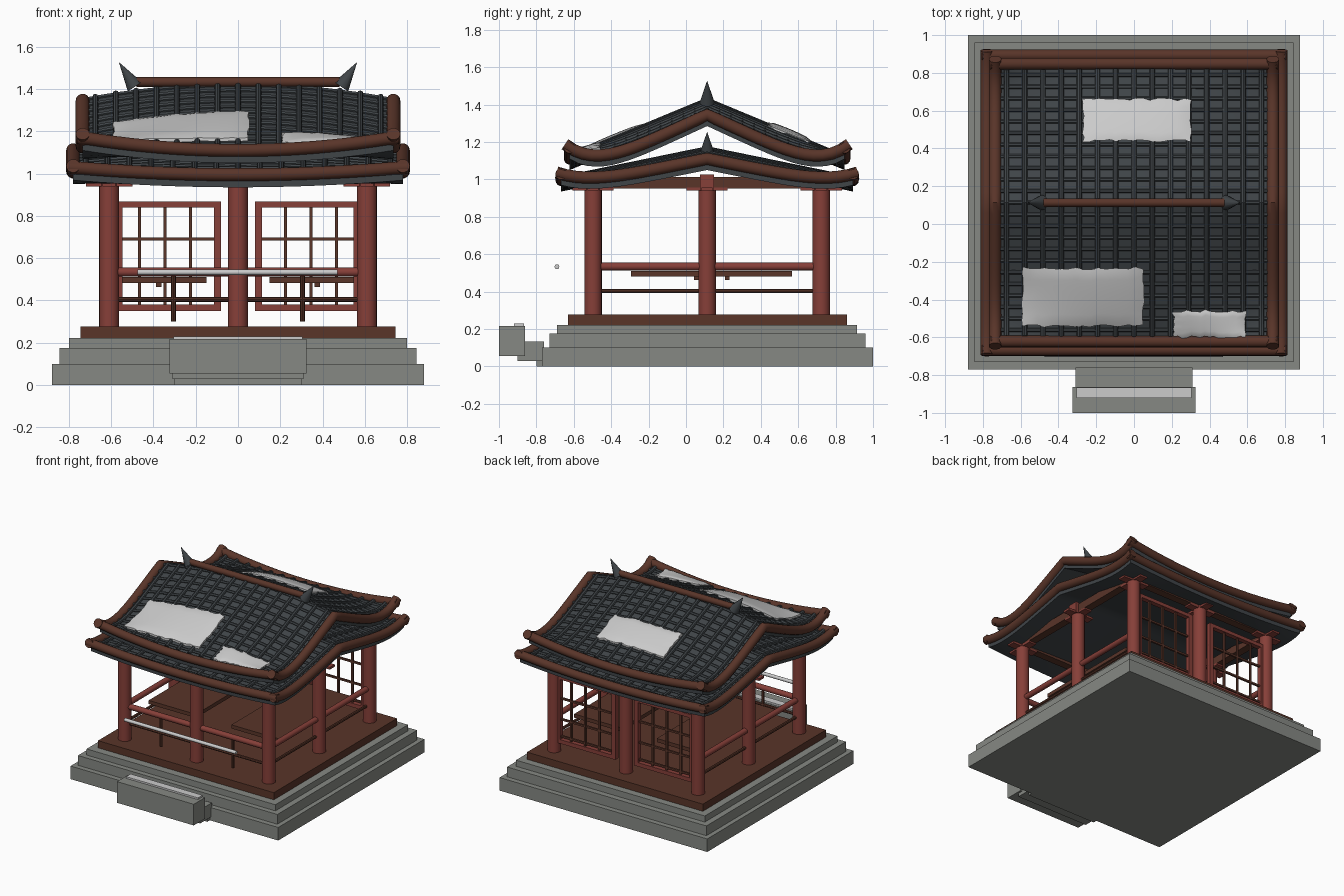
import bpy, bmesh, math, random
from mathutils import Vector

if "Cube" in bpy.data.objects:
    bpy.data.objects.remove(bpy.data.objects["Cube"])

random.seed(4)
CY = 0.113          # centre of the pavilion in y
COL = 0.61          # column spacing from the centre


def material(name, rgb):
    m = bpy.data.materials.new(name)
    m.diffuse_color = (*rgb, 1)
    m.use_nodes = True
    m.node_tree.nodes["Principled BSDF"].inputs["Base Color"].default_value = m.diffuse_color
    return m


STONE = material("stone", (0.24, 0.25, 0.23))
RED = material("red_paint", (0.24, 0.05, 0.04))
BROWN = material("dark_wood", (0.10, 0.035, 0.022))
TILE = material("slate_tile", (0.05, 0.058, 0.064))
SNOW = material("snow", (0.85, 0.87, 0.88))


def finish(bm, name, mat, smooth=False):
    bmesh.ops.recalc_face_normals(bm, faces=bm.faces)
    me = bpy.data.meshes.new(name)
    bm.to_mesh(me)
    bm.free()
    ob = bpy.data.objects.new(name, me)
    bpy.context.collection.objects.link(ob)
    me.materials.append(mat)
    if smooth:
        bpy.ops.object.select_all(action='DESELECT')
        ob.select_set(True)
        bpy.context.view_layer.objects.active = ob
        bpy.ops.object.shade_smooth_by_angle(angle=math.radians(40))
    return ob


def boxes(name, spans, mat):
    """Boxes from (x0, x1, y0, y1, z0, z1) spans, joined in one object."""
    bm = bmesh.new()
    for x0, x1, y0, y1, z0, z1 in spans:
        vs = bmesh.ops.create_cube(bm, size=1)["verts"]
        for v in vs:
            v.co = ((x0 + x1) / 2 + v.co.x * (x1 - x0),
                    (y0 + y1) / 2 + v.co.y * (y1 - y0),
                    (z0 + z1) / 2 + v.co.z * (z1 - z0))
    finish(bm, name, mat)


def tubes(name, paths, r, mat, n=12, r_end=None):
    """Round bars swept along point lists; r_end tapers them."""
    bm = bmesh.new()
    for path in paths:
        p = [Vector(q) for q in path]
        rings = []
        for i, q in enumerate(p):
            t = (p[min(i + 1, len(p) - 1)] - p[max(i - 1, 0)]).normalized()
            side = t.cross(Vector((0, 0, 1)) if abs(t.z) < 0.9 else Vector((0, 1, 0))).normalized()
            up = side.cross(t)
            f = i / (len(p) - 1)
            rad = r if r_end is None else r + (r_end - r) * f
            rings.append([bm.verts.new(q + rad * (math.cos(a) * side + math.sin(a) * up))
                          for a in (2 * math.pi * k / n for k in range(n))])
        for a, b in zip(rings, rings[1:]):
            for k in range(n):
                bm.faces.new((a[k], a[(k + 1) % n], b[(k + 1) % n], b[k]))
        bm.faces.new(rings[0])
        bm.faces.new(rings[-1])
    finish(bm, name, mat, True)


def steps(a, b, n):
    return [a + (b - a) * i / n for i in range(n + 1)]


# stone base, wooden floor and front steps
boxes("stone_base", [(-0.88, 0.88, -0.77, 1.0, 0, 0.1),
                     (-0.845, 0.845, -0.73, 0.96, 0.1, 0.175),
                     (-0.80, 0.80, -0.69, 0.915, 0.175, 0.222)], STONE)
boxes("wood_floor", [(-0.745, 0.745, -0.63, 0.86, 0.222, 0.277)], BROWN)
boxes("front_steps", [(-0.325, 0.325, -1.0, -0.862, 0.055, 0.217),
                      (-0.31, 0.31, -0.90, -0.76, 0.028, 0.133),
                      (-0.30, 0.30, -0.80, -0.75, 0, 0.09)], STONE)
boxes("step_snow", [(-0.305, 0.305, -0.92, -0.865, 0.215, 0.23)], SNOW)

# columns, one at each corner and mid-side
spots = [(i * COL, CY + j * COL) for i in (-1, 0, 1) for j in (-1, 0, 1) if i or j]
tubes("columns", [[(x, y, 0.277), (x, y, 0.96)] for x, y in spots], 0.047, RED, 20)
boxes("column_brackets",
      [s for x, y in spots for s in ((x - 0.11, x + 0.11, y - 0.03, y + 0.03, 0.94, 0.957),
                                     (x - 0.03, x + 0.03, y - 0.11, y + 0.11, 0.94, 0.957))], RED)
boxes("side_capitals", [(s * COL - 0.05, s * COL + 0.05, CY - 0.038, CY + 0.038, 0.94, 1.025)
                        for s in (-1, 1)], RED)

# tie beams under the roof
boxes("tie_beams", [(s * COL - 0.03, s * COL + 0.03, CY - COL, CY + COL, 0.952, 1.012) for s in (-1, 1)]
      + [(-COL, COL, CY + s * COL - 0.03, CY + s * COL + 0.03, 0.952, 0.99) for s in (-1, 1)], BROWN)


# railings on the front and both sides
def rail(z):
    return [[(-COL, CY - COL, z), (COL, CY - COL, z)]] + \
        [[(s * COL, CY - COL, z), (s * COL, CY + COL, z)] for s in (-1, 1)]


tubes("upper_rails", rail(0.534), 0.021, RED)
tubes("lower_rails", rail(0.404), 0.011, BROWN, 8)
tubes("rail_posts", [[(s * 0.305, CY - COL, 0.30), (s * 0.305, CY - COL, 0.53)] for s in (-1, 1)],
      0.011, BROWN, 8)
tubes("snow_bar", [[(-0.475, -0.69, 0.533), (0.47, -0.69, 0.533)]], 0.013, SNOW)

# lattice screens at the back
frame, bars = [], []
by = CY + COL
for s in (-1, 1):
    a, b = s * 0.33 - 0.25, s * 0.33 + 0.25
    frame += [(a, b, by - 0.018, by + 0.018, 0.35, 0.38), (a, b, by - 0.018, by + 0.018, 0.84, 0.867),
              (a, a + 0.033, by - 0.018, by + 0.018, 0.35, 0.867),
              (b - 0.033, b, by - 0.018, by + 0.018, 0.35, 0.867)]
    bars += [(s * 0.345 + d - 0.007, s * 0.345 + d + 0.007, by - 0.008, by + 0.008, 0.37, 0.85)
             for d in (-0.12, 0, 0.12)]
    bars += [(a, b, by - 0.007, by + 0.007, z - 0.007, z + 0.007) for z in (0.40, 0.53, 0.69)]
boxes("screen_frames", frame, RED)
boxes("screen_lattice", bars, BROWN)

# long benches inside, with short pegs below
boxes("benches", [(*sorted((s * 0.15, s * 0.55)), -0.295, 0.568, 0.482, 0.51) for s in (-1, 1)], BROWN)
boxes("bench_pegs", [(s * 0.375 - 0.012, s * 0.375 + 0.012, y - 0.012, y + 0.012, 0.463, 0.485)
                     for s in (-1, 1) for y in (0.055, 0.22)], BROWN)


# curved roofs: ridge droops and eaves lift towards the gable ends
def surface(h, z0, drop, s0, s1, k):
    def z(x, y):
        w, t = min(1, abs(x) / h) ** 2, abs(y - CY)
        return z0 - drop * w - (s0 + (s1 - s0) * w) * t + k * w * t ** 5
    return z


def roof(tag, h, z, ridge_z):
    # thick roof slab
    bm = bmesh.new()
    xs, ys = steps(-h, h, 24), steps(CY - h, CY + h, 32)
    layers = [[[bm.verts.new((x, y, z(x, y) + o)) for y in ys] for x in xs] for o in (0, -0.06)]
    for g in layers:
        for i in range(24):
            for j in range(32):
                bm.faces.new((g[i][j], g[i + 1][j], g[i + 1][j + 1], g[i][j + 1]))
    top, low = layers
    for i in range(24):
        for j in (0, 32):
            bm.faces.new((top[i][j], top[i + 1][j], low[i + 1][j], low[i][j]))
    for j in range(32):
        for i in (0, 24):
            bm.faces.new((top[i][j], top[i][j + 1], low[i][j + 1], low[i][j]))
    finish(bm, tag + "_roof_slab", TILE, True)
    # tile ribs down the slope and courses across it
    def on(x, y, o):
        return (x, y, z(x, y) + o)
    m = h - 0.03
    tubes(tag + "_tile_ribs", [[on(x, y, 0.008) for y in steps(CY - m, CY + m, 28)]
                               for x in steps(-m + 0.03, m - 0.03, 14)], 0.014, TILE, 8)
    tubes(tag + "_tile_courses", [[on(x, y, 0.003) for x in steps(-m, m, 20)]
                                  for y in steps(CY - m + 0.03, CY + m - 0.03, 22)], 0.011, TILE, 6)
    # round wooden trim on all four edges
    e = h + 0.025
    tubes(tag + "_eave_trim", [[on(x, CY + s * h, 0) for x in steps(-e, e, 24)] for s in (-1, 1)],
          0.031, BROWN, 14)
    tubes(tag + "_gable_trim", [[on(s * h, y, 0) for y in steps(CY - e, CY + e, 32)] for s in (-1, 1)],
          0.033, BROWN, 14)
    # ridge pole and pointed ridge ends
    tubes(tag + "_ridge_pole", [[(-0.48, CY, ridge_z), (0.48, CY, ridge_z)]], 0.023, BROWN)
    tubes(tag + "_ridge_points", [[(s * 0.488, CY, ridge_z - 0.022), (s * 0.562, CY, ridge_z + 0.092)]
                                  for s in (-1, 1)], 0.04, TILE, 12, 0.001)


upper = surface(0.735, 1.415, 0.07, 0.415, 0.46, 0.76)
lower = surface(0.78, 1.155, 0.045, 0.205, 0.20, 0.26)
roof("lower", 0.78, lower, 1.16)
roof("upper", 0.735, upper, 1.433)


# snow patches lying on the upper roof, with ragged edges
def snow(name, x0, x1, y0, y1):
    n, m = 16, 10
    bm = bmesh.new()
    grids = [[], []]
    jx = [[random.uniform(-0.006, 0.006) for _ in range(m + 1)] for _ in (0, 1)]
    jy = [[random.uniform(-0.007, 0.007) for _ in range(n + 1)] for _ in (0, 1)]
    for i in range(n + 1):
        cols = [[], []]
        for j in range(m + 1):
            u, v = i / n, j / m
            x = x0 + (x1 - x0) * u + jx[0][j] * (1 - u) + jx[1][j] * u
            y = y0 + (y1 - y0) * v + jy[0][i] * (1 - v) + jy[1][i] * v
            puff = (16 * u * (1 - u) * v * (1 - v)) ** 0.4
            cols[0].append(bm.verts.new((x, y, upper(x, y) + 0.024 + 0.014 * puff)))
            cols[1].append(bm.verts.new((x, y, upper(x, y) + 0.008)))
        for g, c in zip(grids, cols):
            g.append(c)
    for g in grids:
        for i in range(n):
            for j in range(m):
                bm.faces.new((g[i][j], g[i + 1][j], g[i + 1][j + 1], g[i][j + 1]))
    a, b = grids
    for i in range(n):
        for j in (0, m):
            bm.faces.new((a[i][j], a[i + 1][j], b[i + 1][j], b[i][j]))
    for j in range(m):
        for i in (0, n):
            bm.faces.new((a[i][j], a[i][j + 1], b[i][j + 1], b[i][j]))
    finish(bm, name, SNOW, True)


snow("snow_front_large", -0.59, 0.05, -0.54, -0.235)
snow("snow_front_small", 0.21, 0.59, -0.60, -0.46)
snow("snow_back", -0.27, 0.30, 0.44, 0.66)
